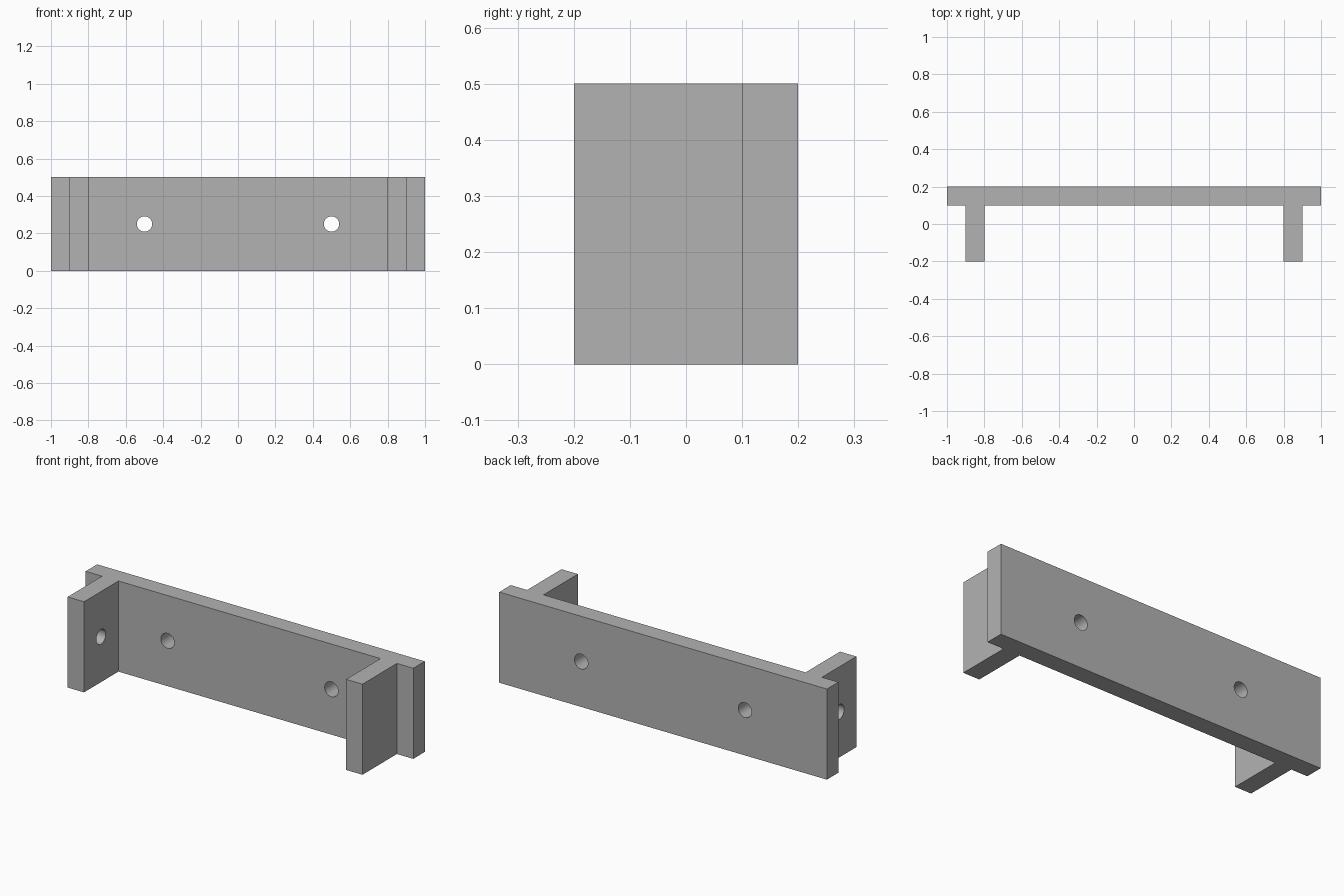
import bpy
import bmesh
import math
from mathutils import Matrix

default = bpy.data.objects.get("Cube")
if default:
    bpy.data.objects.remove(default, do_unlink=True)

HEIGHT = 0.5
MID = HEIGHT / 2
ARM_IN, ARM_OUT = 0.8, 0.9
FRONT, PLATE, BACK = -0.2, 0.1, 0.2
HOLE_R = 0.041
ARM_HOLE_Y = -0.052

# Plain grey material
grey = bpy.data.materials.new("grey")
grey.use_nodes = True
colour = (0.45, 0.45, 0.45, 1)
grey.diffuse_color = colour
grey.node_tree.nodes["Principled BSDF"].inputs["Base Color"].default_value = colour


def add_object(name, bm):
    bmesh.ops.recalc_face_normals(bm, faces=bm.faces)
    mesh = bpy.data.meshes.new(name)
    bm.to_mesh(mesh)
    bm.free()
    mesh.materials.append(grey)
    obj = bpy.data.objects.new(name, mesh)
    bpy.context.collection.objects.link(obj)
    return obj


def add_cutter(name, centre, axis, radius, depth, sides):
    """Prism along x or y; a corner of the prism points up."""
    bm = bmesh.new()
    bmesh.ops.create_cone(bm, cap_ends=True, segments=sides,
                          radius1=radius, radius2=radius, depth=depth)
    corner = max(bm.verts, key=lambda v: v.co.y).co
    bm.transform(Matrix.Rotation(math.pi / 2 - math.atan2(corner.y, corner.x), 4, "Z"))
    # Local y becomes world z
    bm.transform(Matrix.Rotation(math.pi / 2, 4, "X"))
    if axis == "X":
        bm.transform(Matrix.Rotation(math.pi / 2, 4, "Z"))
    bm.transform(Matrix.Translation(centre))
    cutter = add_object(name, bm)
    cutter.hide_render = True
    return cutter


# Bracket body: plan outline of back plate and two arms, extruded upward
half = [(ARM_IN, PLATE), (ARM_IN, FRONT), (ARM_OUT, FRONT),
        (ARM_OUT, PLATE), (1, PLATE), (1, BACK)]
outline = half + [(-x, y) for x, y in reversed(half)]
bm = bmesh.new()
face = bm.faces.new([bm.verts.new((x, y, 0)) for x, y in outline])
top = bmesh.ops.extrude_face_region(bm, geom=[face])["geom"]
bmesh.ops.translate(bm, vec=(0, 0, HEIGHT),
                    verts=[g for g in top if isinstance(g, bmesh.types.BMVert)])
bracket = add_object("bracket", bm)

# Screw holes in the plate, bolt holes and inner nut pockets in the arms
cutters = []
for side, label in ((1, "left"), (-1, "right")):
    cutters += [
        add_cutter(label + "_screw_hole", (side * 0.5, 0.15, MID), "Y", HOLE_R, 0.2, 48),
        add_cutter(label + "_bolt_hole", (side * 0.85, ARM_HOLE_Y, MID), "X", HOLE_R, 0.2, 48),
        add_cutter(label + "_nut_pocket", (side * ARM_IN, ARM_HOLE_Y, MID), "X", 0.08, 0.1, 6),
    ]

bpy.ops.object.select_all(action="DESELECT")
bracket.select_set(True)
bpy.context.view_layer.objects.active = bracket
for cutter in cutters:
    cut = bracket.modifiers.new(cutter.name, "BOOLEAN")
    cut.operation = "DIFFERENCE"
    cut.solver = "EXACT"
    cut.object = cutter
    bpy.ops.object.modifier_apply(modifier=cut.name)
    bpy.data.objects.remove(cutter, do_unlink=True)

bpy.ops.object.shade_smooth_by_angle(angle=math.radians(30))
